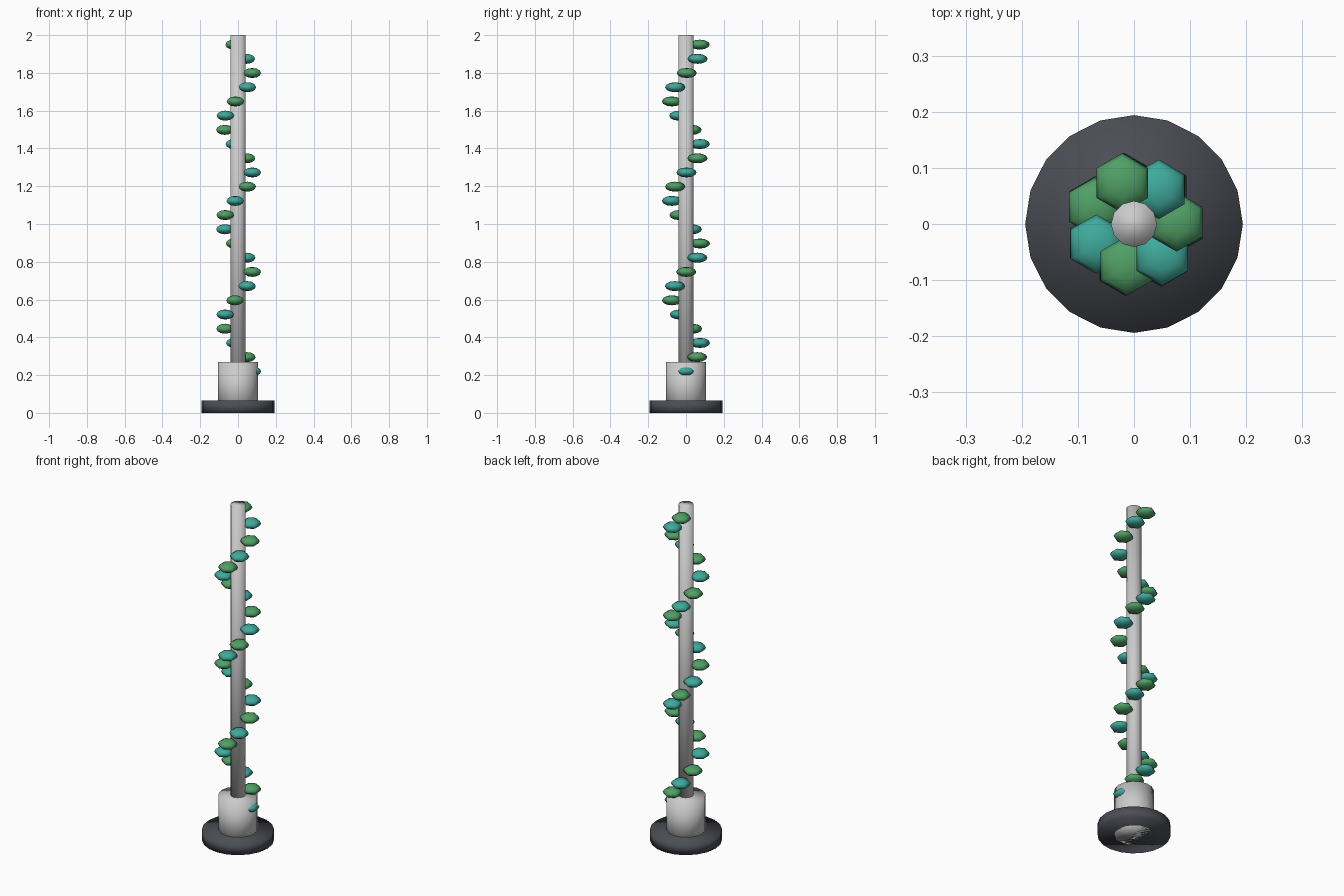
import bpy, bmesh, math
from mathutils import Matrix

if "Cube" in bpy.data.objects:
    bpy.data.objects.remove(bpy.data.objects["Cube"])


def material(name, rgb):
    m = bpy.data.materials.new(name)
    m.diffuse_color = (*rgb, 1)
    m.use_nodes = True
    m.node_tree.nodes["Principled BSDF"].inputs["Base Color"].default_value = m.diffuse_color
    return m


def finish(name, bm, mat=None):
    for f in bm.faces:
        f.smooth = True
    mesh = bpy.data.meshes.new(name)
    bm.to_mesh(mesh)
    bm.free()
    if mat:
        mesh.materials.append(mat)
    obj = bpy.data.objects.new(name, mesh)
    bpy.context.collection.objects.link(obj)
    return obj


def cylinder(name, radius, z0, z1, sides, mat=None):
    bm = bmesh.new()
    bmesh.ops.create_cone(bm, cap_ends=True, segments=sides, radius1=radius,
                          radius2=radius, depth=z1 - z0,
                          matrix=Matrix.Translation((0, 0, (z0 + z1) / 2)))
    return finish(name, bm, mat)


def leaf(name, x, y, z, mat):
    # flattened six-sided ball
    bm = bmesh.new()
    bmesh.ops.create_uvsphere(bm, u_segments=6, v_segments=6, radius=0.053)
    bmesh.ops.scale(bm, vec=(1, 1, 0.5), verts=bm.verts)
    bmesh.ops.translate(bm, vec=(x, y, z), verts=bm.verts)
    return finish(name, bm, mat)


dark = material("dark_grey", (0.07, 0.075, 0.09))
green = material("leaf_green", (0.08, 0.35, 0.13))
teal = material("leaf_teal", (0.05, 0.40, 0.33))

# Stand, collar and pole
cylinder("base_disc", 0.194, 0, 0.065, 20, dark)
cylinder("collar", 0.106, 0, 0.27, 16)
cylinder("pole", 0.041, 0.0, 2.0, 12)

# Leaves spiralling up the pole in alternating colours
for i in range(24):
    a = 0.9 * i
    leaf(f"leaf_{i:02d}", 0.076 * math.cos(a), 0.076 * math.sin(a),
         0.22 + 0.0752 * i, green if i % 2 else teal)
